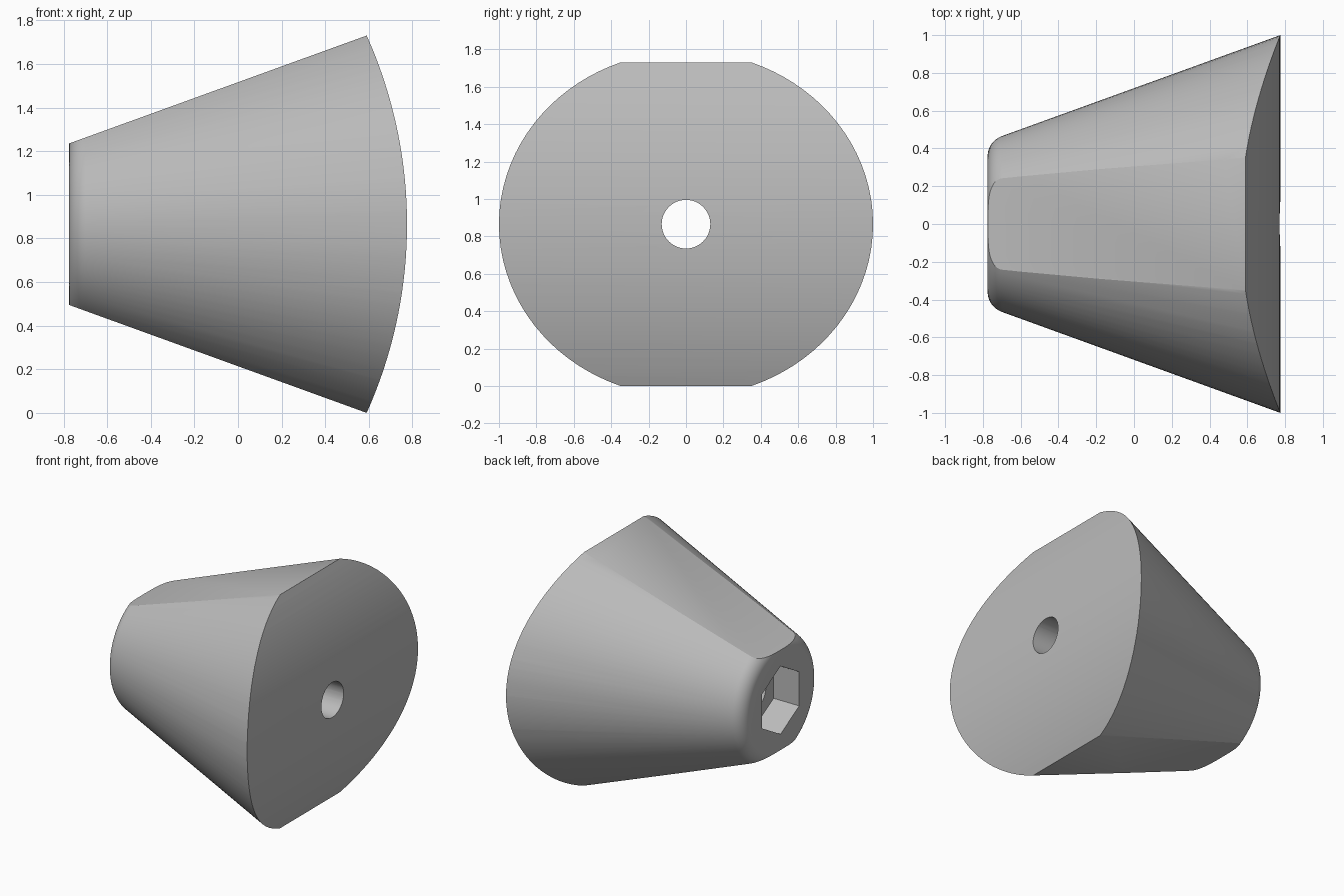
import bpy, bmesh
from math import radians, cos, sin, tan, pi
from mathutils import Matrix, Vector

default = bpy.data.objects.get("Cube")
if default:
    bpy.data.objects.remove(default, do_unlink=True)

AXIS_Z = 0.865          # height of the cone's axis
SMALL_X = -0.775        # x of the small end
TAPER = radians(19.93)  # half angle of the cone
FILLET = 0.114          # rounding of the small end
FLAT_DROP = 0.068       # how far the flats cut into the cone
SEGMENTS = 96

grey = bpy.data.materials.new("plain grey")
grey.use_nodes = True
colour = (0.5, 0.5, 0.5, 1)
grey.diffuse_color = colour
grey.node_tree.nodes["Principled BSDF"].inputs["Base Color"].default_value = colour


def cone_radius(x):
    return 1.0 + (x - 0.775) * tan(TAPER)


def make_object(name, bm):
    bmesh.ops.recalc_face_normals(bm, faces=bm.faces[:])
    mesh = bpy.data.meshes.new(name)
    bm.to_mesh(mesh)
    bm.free()
    mesh.materials.append(grey)
    obj = bpy.data.objects.new(name, mesh)
    bpy.context.collection.objects.link(obj)
    return obj


def prism(name, sides, radius, length, centre, axis, turn=0):
    """Straight prism along the x or y axis, used as a cutter."""
    bm = bmesh.new()
    lay = Matrix.Rotation(pi / 2, 4, "Y" if axis == "x" else "X")
    matrix = Matrix.Translation(centre) @ lay @ Matrix.Rotation(turn, 4, "Z")
    bmesh.ops.create_cone(bm, cap_ends=True, segments=sides, radius1=radius,
                          radius2=radius, depth=length, matrix=matrix)
    return make_object(name, bm)


# Cone profile: end centre, rounded shoulder, straight flank, far centre
fillet_x = SMALL_X + FILLET
tangent_x = fillet_x - FILLET * sin(TAPER)
fillet_r = cone_radius(tangent_x) - FILLET * cos(TAPER)
profile = [(SMALL_X, 0)]
for i in range(11):
    a = (pi / 2 - TAPER) * i / 10
    profile.append((fillet_x - FILLET * cos(a), fillet_r + FILLET * sin(a)))
profile += [(0.9, cone_radius(0.9)), (0.9, 0)]

# Revolve the profile around the x axis
bm = bmesh.new()
verts = [bm.verts.new((x, 0, AXIS_Z + r)) for x, r in profile]
edges = [bm.edges.new(pair) for pair in zip(verts, verts[1:])]
bmesh.ops.spin(bm, geom=verts + edges, cent=(0, 0, AXIS_Z), axis=(1, 0, 0),
               angle=2 * pi, steps=SEGMENTS, use_merge=True)
bmesh.ops.remove_doubles(bm, verts=bm.verts[:], dist=0.0001)

# Tapered flats above and below
for side in (1, -1):
    height = cone_radius(0) - FLAT_DROP
    cut = bmesh.ops.bisect_plane(
        bm, geom=bm.verts[:] + bm.edges[:] + bm.faces[:], dist=0.00001,
        plane_co=(0, 0, AXIS_Z + side * height),
        plane_no=Vector((-sin(TAPER), 0, side * cos(TAPER))), clear_outer=True)
    rim = [e for e in cut["geom_cut"] if isinstance(e, bmesh.types.BMEdge)]
    bmesh.ops.holes_fill(bm, edges=rim, sides=0)
body = make_object("tapered_body", bm)

# Curved large end, straight bore and hexagonal pocket
END_RADIUS = 2.115
POCKET = 0.21
cutters = [
    ("INTERSECT", prism("end_curve_cutter", 256, END_RADIUS, 4,
                        (0.775 - END_RADIUS, 0, AXIS_Z), "y")),
    ("DIFFERENCE", prism("bore_cutter", 48, 0.13, 4, (0, 0, AXIS_Z), "x")),
    ("DIFFERENCE", prism("hex_pocket_cutter", 6, 0.252, 2 * POCKET,
                         (SMALL_X, 0, AXIS_Z), "x", pi / 2)),
]
bpy.ops.object.select_all(action="DESELECT")
body.select_set(True)
bpy.context.view_layer.objects.active = body
for operation, cutter in cutters:
    mod = body.modifiers.new(cutter.name, "BOOLEAN")
    mod.operation = operation
    mod.solver = "EXACT"
    mod.object = cutter
    bpy.ops.object.modifier_apply(modifier=mod.name)
    bpy.data.objects.remove(cutter, do_unlink=True)

bpy.ops.object.shade_smooth_by_angle(angle=radians(20))
